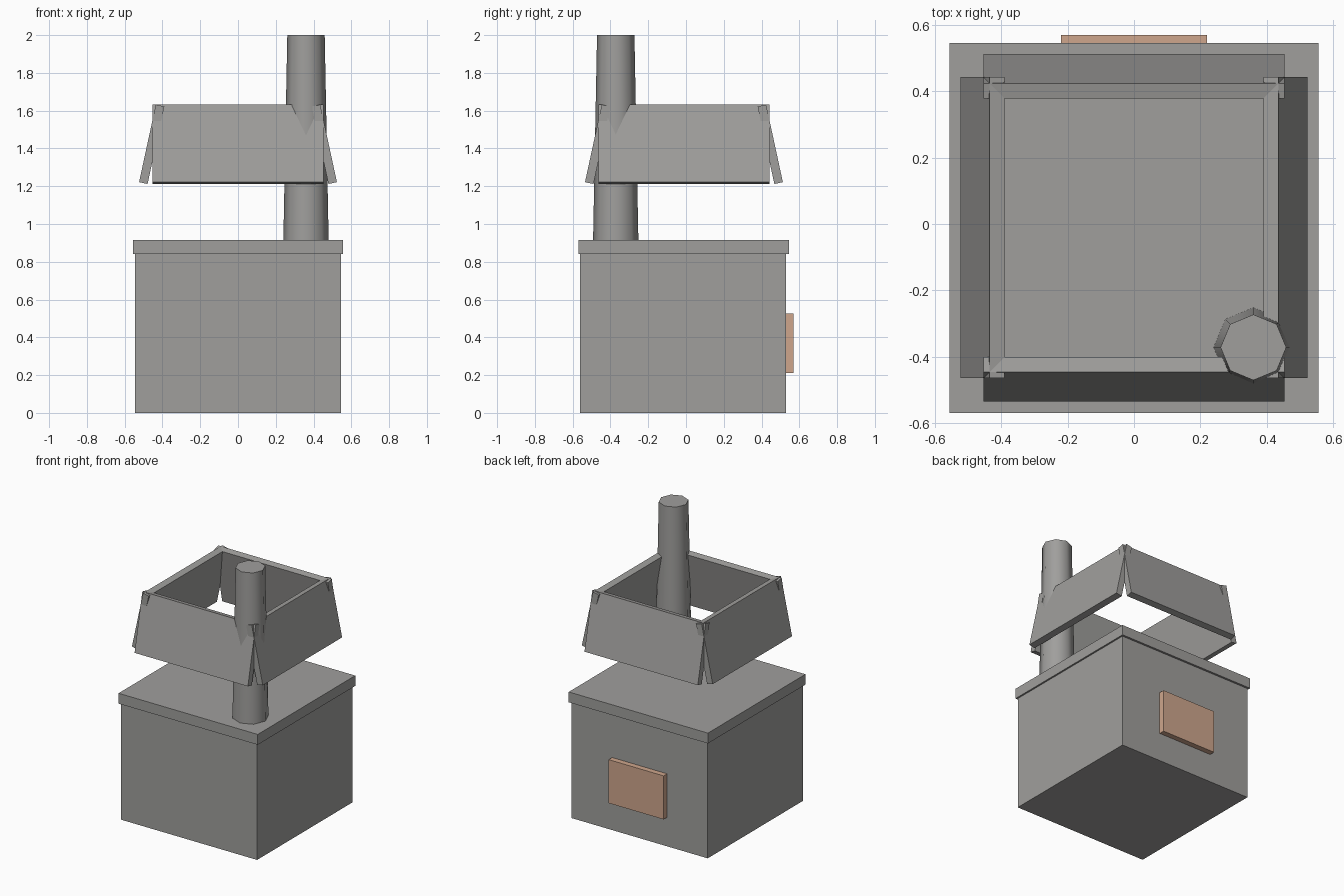
import bpy
import math
from mathutils import Vector, Matrix

if "Cube" in bpy.data.objects:
    bpy.data.objects.remove(bpy.data.objects["Cube"])


def material(name, rgb):
    m = bpy.data.materials.new(name)
    m.diffuse_color = (*rgb, 1)
    m.use_nodes = True
    m.node_tree.nodes["Principled BSDF"].inputs["Base Color"].default_value = m.diffuse_color
    return m


GREY = material("warm grey", (0.35, 0.345, 0.335))
TAN = material("tan", (0.62, 0.38, 0.265))


def box(name, low, high, mat):
    low, high = Vector(low), Vector(high)
    bpy.ops.mesh.primitive_cube_add(size=1, location=(low + high) / 2)
    ob = bpy.context.object
    ob.name = name
    ob.scale = high - low
    bpy.ops.object.transform_apply(location=False, rotation=False, scale=True)
    ob.data.materials.append(mat)
    return ob


# Base block, lid slab and back plaque
box("body", (-0.545, -0.56, 0), (0.545, 0.53, 0.84), GREY)
box("lid", (-0.557, -0.57, 0.84), (0.557, 0.545, 0.915), GREY)
box("back_plaque", (-0.22, 0.53, 0.21), (0.22, 0.57, 0.525), TAN)

# Tapered eight-sided chimney
bpy.ops.mesh.primitive_cone_add(vertices=8, radius1=0.12, radius2=0.099,
                                depth=1.09, location=(0.36, -0.372, 1.455))
chimney = bpy.context.object
chimney.name = "chimney"
chimney.data.materials.append(GREY)
bpy.ops.object.shade_smooth_by_angle(angle=math.radians(50))

# Four outward-leaning panels forming an open collar
TILT = math.radians(12.2)
LENGTH, THICK, TOP = 0.42, 0.046, 1.632
CENTRE_Y = -0.011


def panel(name, turn, width):
    # local frame: +x outward, y along the panel, z up
    down = Vector((math.sin(TILT), 0, -math.cos(TILT)))
    out = Vector((math.cos(TILT), 0, math.sin(TILT)))
    mid = Vector((0.435, 0, TOP)) + down * LENGTH / 2 - out * THICK / 2
    ob = box(name, (-THICK / 2, -width / 2, -LENGTH / 2),
             (THICK / 2, width / 2, LENGTH / 2), GREY)
    ob.matrix_world = (Matrix.Translation((0, CENTRE_Y, 0))
                       @ Matrix.Rotation(turn, 4, 'Z')
                       @ Matrix.Translation(mid)
                       @ Matrix.Rotation(-TILT, 4, 'Y'))


for i, side in enumerate(("right", "back", "left", "front")):
    panel(side + "_panel", i * math.pi / 2, 0.907)
